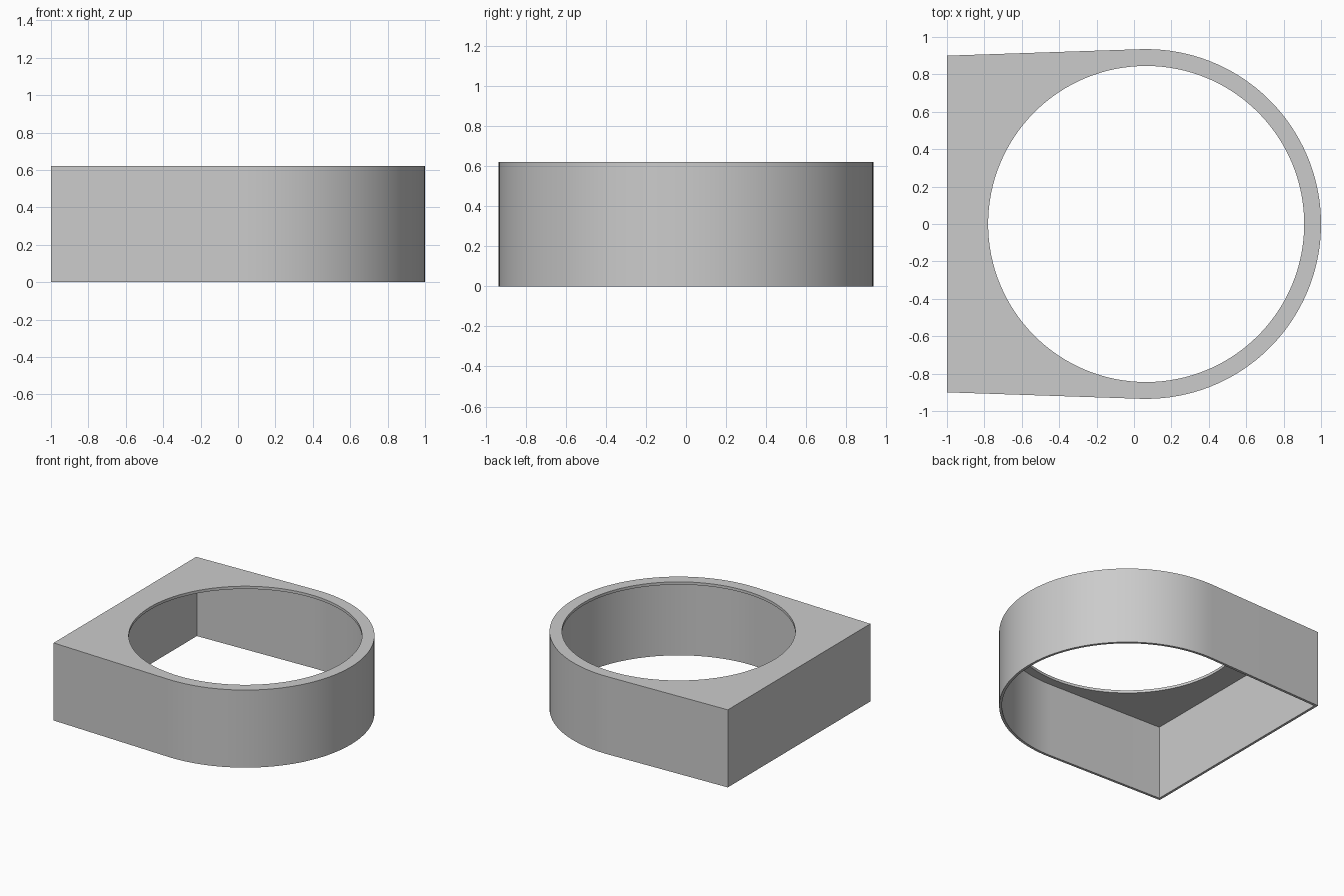
import bpy, bmesh, math

HEIGHT = 0.62
PLATE = 0.022      # top plate thickness
WALL = 0.02        # side wall thickness
CENTRE = 0.065     # x of the round end and of the opening
RADIUS = 0.935
HOLE = 0.845

cube = bpy.data.objects.get("Cube")
if cube:
    bpy.data.objects.remove(cube, do_unlink=True)

grey = bpy.data.materials.new("plain grey")
grey.use_nodes = True
colour = (0.6, 0.6, 0.6, 1)
grey.diffuse_color = colour
grey.node_tree.nodes["Principled BSDF"].inputs["Base Color"].default_value = colour


def arc(radius, start, end, steps):
    return [(CENTRE + radius * math.cos(start + (end - start) * i / steps),
             radius * math.sin(start + (end - start) * i / steps))
            for i in range(steps + 1)]


def outline(inset):
    """Round end with two tangent sides running to a flat end."""
    a = math.radians(91.9)
    return ([(-1 + inset, 0.9 - inset), (-1 + inset, -0.9 + inset)]
            + arc(RADIUS - inset, -a, a, 72))


def prism(name, points, bottom, top):
    bm = bmesh.new()
    face = bm.faces.new([bm.verts.new((x, y, bottom)) for x, y in points])
    side = bmesh.ops.extrude_face_region(bm, geom=[face])
    verts = [g for g in side["geom"] if isinstance(g, bmesh.types.BMVert)]
    bmesh.ops.translate(bm, verts=verts, vec=(0, 0, top - bottom))
    bmesh.ops.recalc_face_normals(bm, faces=bm.faces)
    mesh = bpy.data.meshes.new(name)
    bm.to_mesh(mesh)
    bm.free()
    mesh.materials.append(grey)
    obj = bpy.data.objects.new(name, mesh)
    bpy.context.collection.objects.link(obj)
    return obj


# Outer body, hollow underneath, with a round opening through the top
housing = prism("housing_shell", outline(0), 0, HEIGHT)
cavity = prism("cavity_cutter", outline(WALL), -0.1, HEIGHT - PLATE)
opening = prism("opening_cutter", arc(HOLE, 0, math.tau, 128)[:-1], -0.2, HEIGHT + 0.1)

bpy.ops.object.select_all(action="DESELECT")
housing.select_set(True)
bpy.context.view_layer.objects.active = housing
for cutter in (cavity, opening):
    cutter.hide_render = True
    cut = housing.modifiers.new(cutter.name, "BOOLEAN")
    cut.operation = "DIFFERENCE"
    cut.solver = "EXACT"
    cut.object = cutter
    bpy.ops.object.modifier_apply(modifier=cut.name)
    bpy.data.objects.remove(cutter, do_unlink=True)

bpy.ops.object.shade_smooth_by_angle(angle=math.radians(30))
